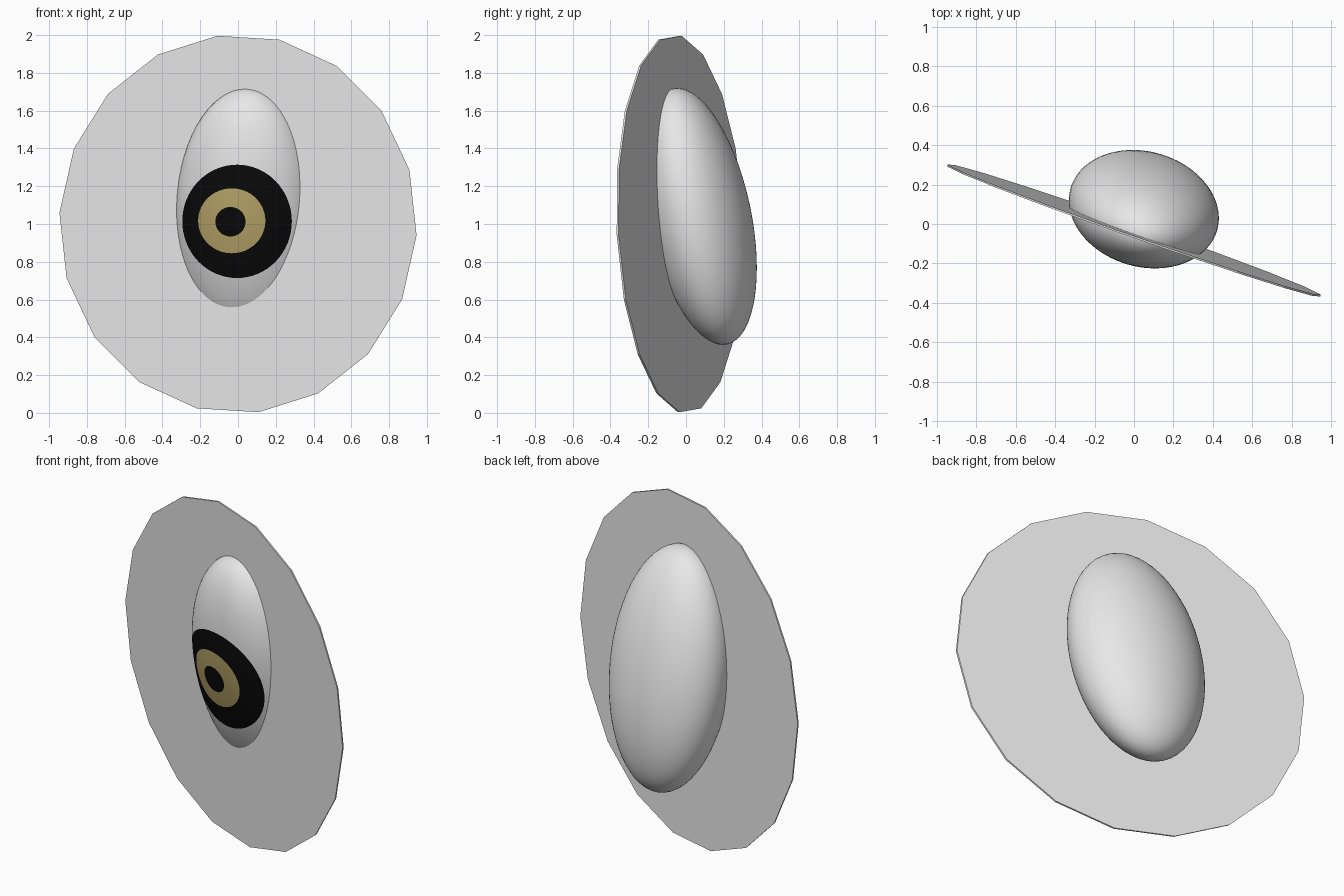
import bpy, bmesh, math

if "Cube" in bpy.data.objects:
    bpy.data.objects.remove(bpy.data.objects["Cube"])


def material(name, rgb):
    m = bpy.data.materials.new(name)
    m.diffuse_color = (*rgb, 1)
    m.use_nodes = True
    m.node_tree.nodes["Principled BSDF"].inputs["Base Color"].default_value = m.diffuse_color
    return m


white = material("pale_grey", (0.8, 0.8, 0.8))
black = material("black", (0.003, 0.003, 0.003))
gold = material("dull_gold", (0.51, 0.40, 0.15))


def finish(name, bm, mats):
    bmesh.ops.recalc_face_normals(bm, faces=bm.faces)
    me = bpy.data.meshes.new(name)
    bm.to_mesh(me)
    bm.free()
    for m in mats:
        me.materials.append(m)
    ob = bpy.data.objects.new(name, me)
    bpy.context.collection.objects.link(ob)
    return ob


# Thin tilted 18-sided disc
bm = bmesh.new()
rims = []
for off in (-0.005, 0.005):
    rim = []
    for k in range(18):
        a = math.radians(-6.6 + 20 * k)
        x, z = 0.947 * math.sin(a), 1.003 * math.cos(a)
        rim.append(bm.verts.new((x, -0.033 - 0.35 * x - 0.033 * z + off, z + 1.0)))
    rims.append(rim)
    bm.faces.new(rim)
for k in range(18):
    j = (k + 1) % 18
    bm.faces.new((rims[0][k], rims[0][j], rims[1][j], rims[1][k]))
finish("disc", bm, [white])

# Leaning egg-shaped eyeball, lofted from front pole to back pole
CX, CY, CZ = 0.05, 0.075, 1.04
RX, RY, RZ = 0.38, 0.271, 0.68
SEG = 64


def surface(x, z, side):
    dx, dz = x - CX, z - CZ
    d = max(0.0, 1 - (dx / RX) ** 2 - (dz / RZ) ** 2)
    return (x, CY - 0.118 * dx - 0.177 * dz + side * RY * math.sqrt(d), z)


def ellipse(e, a):
    return e[0] + e[2] * math.cos(a), e[1] + e[3] * math.sin(a)


point = (-0.04, 1.013, 0, 0)
pupil = (-0.04, 1.012, 0.08, 0.078)
iris = (-0.033, 1.017, 0.178, 0.172)
dark = (-0.005, 1.014, 0.290, 0.300)
outline = (CX, CZ, RX, RZ)
centre = (CX, CZ, 0, 0)

# Each band: inner ellipse, outer ellipse, steps, material slot, front or back
bands = [(point, pupil, 3, 1, -1), (pupil, iris, 4, 2, -1), (iris, dark, 5, 1, -1),
         (dark, outline, 14, 0, -1), (outline, centre, 18, 0, 1)]

bm = bmesh.new()
prev = None
for inner, outer, steps, slot, side in bands:
    for s in range(1, steps + 1):
        t = s / steps
        if outer is outline:
            t = math.sin(t * math.pi / 2)
        elif side > 0:
            t = 1 - math.cos(t * math.pi / 2)
        if outer is centre and s == steps:
            tip = bm.verts.new(surface(CX, CZ, 1))
            for k in range(SEG):
                bm.faces.new((prev[k], prev[(k + 1) % SEG], tip))
            break
        ring = []
        for k in range(SEG):
            a = 2 * math.pi * k / SEG
            (x0, z0), (x1, z1) = ellipse(inner, a), ellipse(outer, a)
            ring.append(bm.verts.new(surface(x0 + (x1 - x0) * t, z0 + (z1 - z0) * t, side)))
        if prev is None:
            tip = bm.verts.new(surface(point[0], point[1], -1))
        for k in range(SEG):
            j = (k + 1) % SEG
            if prev is None:
                f = bm.faces.new((tip, ring[k], ring[j]))
            else:
                f = bm.faces.new((prev[k], ring[k], ring[j], prev[j]))
            f.material_index = slot
        prev = ring
for f in bm.faces:
    f.smooth = True
finish("eyeball", bm, [white, black, gold])
